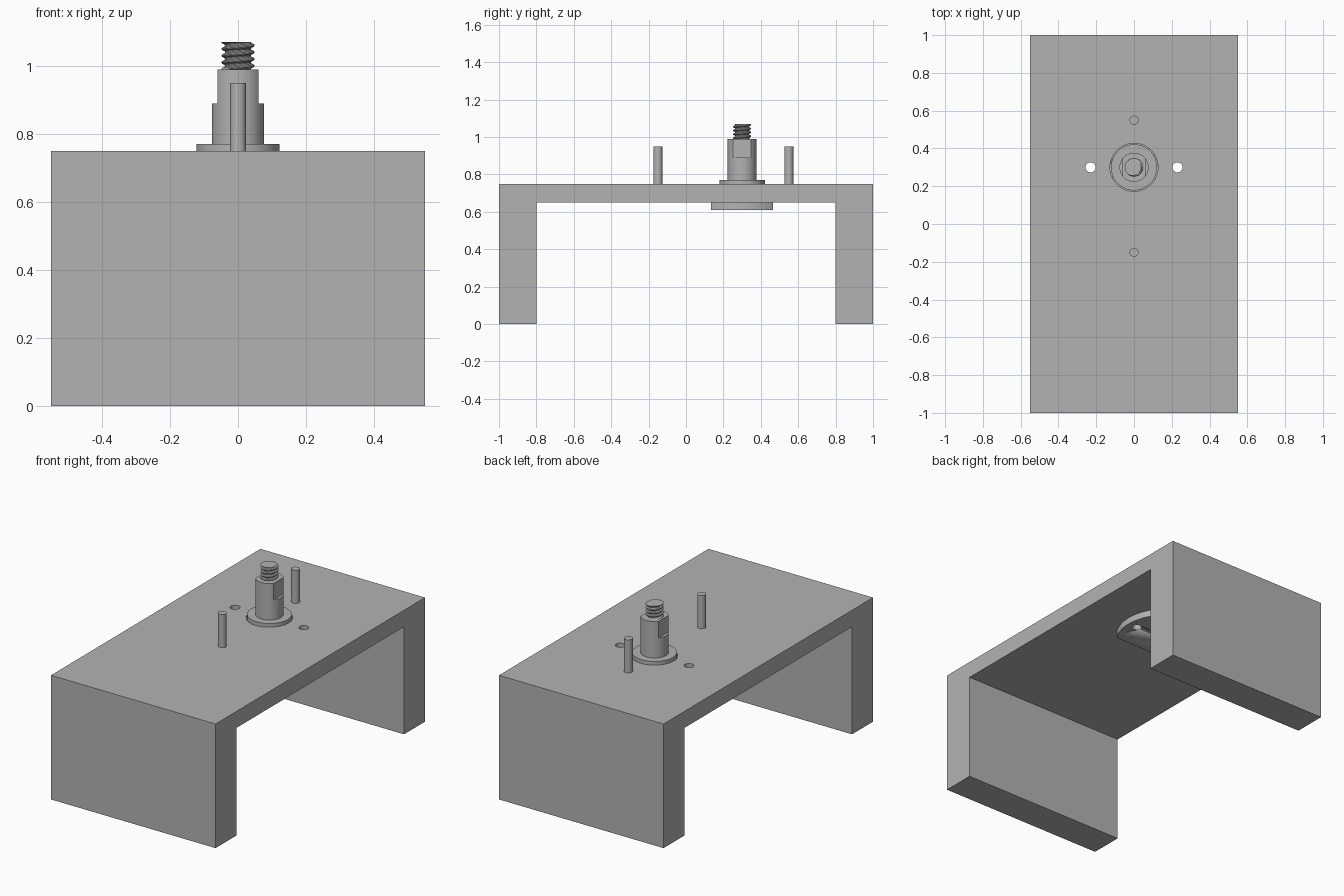
import bpy, bmesh, math
from mathutils import Vector

if "Cube" in bpy.data.objects:
    bpy.data.objects.remove(bpy.data.objects["Cube"], do_unlink=True)

grey = bpy.data.materials.new("plain grey")
grey.use_nodes = True
COLOUR = (0.45, 0.45, 0.45, 1)
grey.diffuse_color = COLOUR
grey.node_tree.nodes["Principled BSDF"].inputs["Base Color"].default_value = COLOUR

AXIS_Y = 0.30      # spindle position along the table
HOLE_X = 0.23      # mounting hole offset from the spindle


def finish(name, bm, smooth=True):
    bmesh.ops.recalc_face_normals(bm, faces=bm.faces)
    mesh = bpy.data.meshes.new(name)
    bm.to_mesh(mesh)
    bm.free()
    mesh.materials.append(grey)
    ob = bpy.data.objects.new(name, mesh)
    bpy.context.collection.objects.link(ob)
    if smooth:
        bpy.ops.object.select_all(action='DESELECT')
        ob.select_set(True)
        bpy.context.view_layer.objects.active = ob
        bpy.ops.object.shade_smooth_by_angle(angle=math.radians(30))
    return ob


def prism(name, points, axis, lo, hi, smooth=True):
    """Extrude a 2D outline along x (points are y, z) or z (points are x, y)."""
    bm = bmesh.new()
    place = (lambda a, b: (lo, a, b)) if axis == 'x' else (lambda a, b: (a, b, lo))
    face = bm.faces.new([bm.verts.new(place(a, b)) for a, b in points])
    out = bmesh.ops.extrude_face_region(bm, geom=[face])
    step = Vector((hi - lo, 0, 0)) if axis == 'x' else Vector((0, 0, hi - lo))
    bmesh.ops.translate(bm, vec=step, verts=[v for v in out["geom"] if isinstance(v, bmesh.types.BMVert)])
    return finish(name, bm, smooth)


def circle(x, y, r, n=64):
    return [(x + r * math.cos(2 * math.pi * i / n), y + r * math.sin(2 * math.pi * i / n)) for i in range(n)]


def arc_sides(r, half, on_x, n=24):
    """Circle cut by two parallel flats: at x = +-half if on_x, else at y = +-half."""
    a = math.acos(half / r) if on_x else math.asin(half / r)
    start, span = (a, math.pi - 2 * a) if on_x else (-a, 2 * a)
    return [(r * math.cos(t), AXIS_Y + r * math.sin(t))
            for side in (0, math.pi) for t in (side + start + span * i / n for i in range(n + 1))]


def cut(target, cutter):
    mod = target.modifiers.new(cutter.name, 'BOOLEAN')
    mod.operation, mod.solver, mod.object = 'DIFFERENCE', 'EXACT', cutter
    bpy.context.view_layer.objects.active = target
    bpy.ops.object.modifier_apply(modifier=mod.name)
    bpy.data.objects.remove(cutter, do_unlink=True)


# Table: one U-shaped profile across the full width
table = prism("table", [(-1, 0), (-0.8, 0), (-0.8, 0.65), (0.8, 0.65), (0.8, 0), (1, 0), (1, 0.75), (-1, 0.75)],
              'x', -0.55, 0.55, smooth=False)

# Mounting flange under the table: disc with two flats
flange = prism("mounting_flange", arc_sides(0.292, 0.165, False), 'z', 0.61, 0.65)

# Through holes and spindle clearance
for x in (-HOLE_X, HOLE_X):
    for part in (table, flange):
        cut(part, prism("hole_cutter", circle(x, AXIS_Y, 0.027, 32), 'z', 0.55, 0.8))
cut(table, prism("collar_cutter", circle(0, AXIS_Y, 0.127), 'z', 0.6, 0.8))

# Spindle: collar, round shaft, then a section with wrench flats
prism("spindle_collar", circle(0, AXIS_Y, 0.122), 'z', 0.65, 0.77)
prism("spindle_shaft", circle(0, AXIS_Y, 0.077), 'z', 0.77, 0.89)
prism("spindle_flats", arc_sides(0.077, 0.06, True), 'z', 0.89, 0.99)

# Threaded tip: grid sheared along the helix and clamped to flat ends
Z0, Z1, PITCH, N = 0.99, 1.07, 0.02, 48
CORE, CREST = 0.038, 0.049
WAVE = 6          # rows per turn
bm = bmesh.new()
columns = []
for i in range(N + 1):
    t = i / N
    column = []
    for k in range(-WAVE - 1, int((Z1 - Z0) / PITCH + 1.5) * WAVE):
        z = min(max(Z0 + PITCH * (k / WAVE + t), Z0), Z1)
        phase = ((z - Z0) / PITCH - t) % 1
        height = min(max(1.5 - abs(phase - 0.5) * 4, 0), 1)
        r = CORE + (CREST - CORE) * height
        column.append(bm.verts.new((r * math.cos(t * 2 * math.pi), AXIS_Y + r * math.sin(t * 2 * math.pi), z)))
    columns.append(column)
for a, b in zip(columns, columns[1:]):
    for k in range(len(a) - 1):
        bm.faces.new((a[k], b[k], b[k + 1], a[k + 1]))
bmesh.ops.remove_doubles(bm, verts=bm.verts, dist=1e-5)
bmesh.ops.dissolve_degenerate(bm, edges=bm.edges, dist=1e-5)
bmesh.ops.holes_fill(bm, edges=[e for e in bm.edges if e.is_boundary], sides=0)
finish("spindle_thread", bm)

# Guide pins in front of and behind the spindle
for name, y in (("front_pin", -0.15), ("back_pin", 0.55)):
    prism(name, circle(0, y, 0.024, 32), 'z', 0.75, 0.95)
